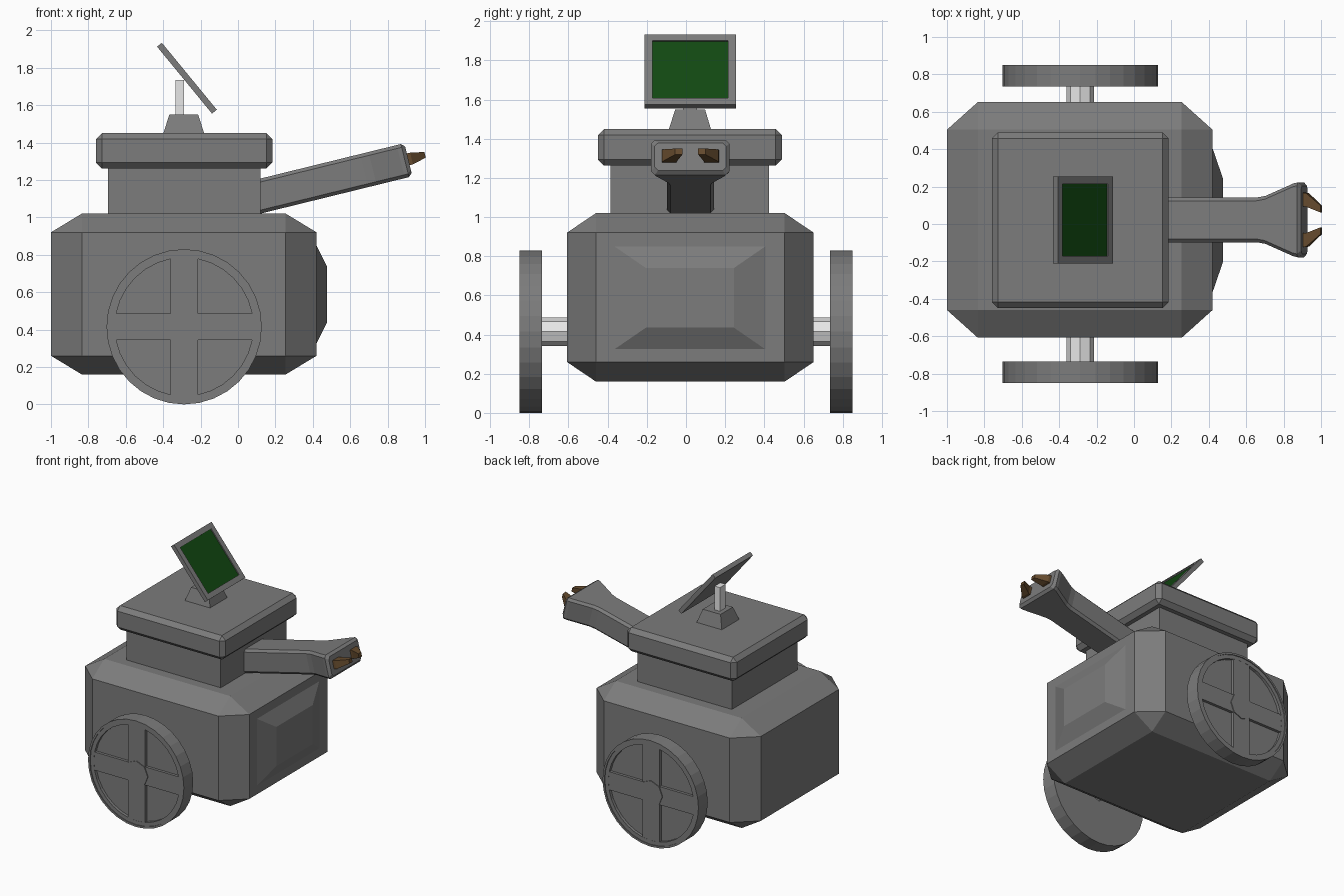
import bpy, bmesh, math
from mathutils import Vector, Matrix

if "Cube" in bpy.data.objects:
    bpy.data.objects.remove(bpy.data.objects["Cube"])


def material(name, rgb):
    m = bpy.data.materials.new(name)
    m.diffuse_color = (*rgb, 1)
    m.use_nodes = True
    m.node_tree.nodes["Principled BSDF"].inputs["Base Color"].default_value = m.diffuse_color
    return m


GREY = material("dark_grey_metal", (0.2, 0.2, 0.2))
LIGHT = material("light_grey_metal", (0.8, 0.8, 0.8))
GREEN = material("screen_green", (0.006, 0.065, 0.006))
BROWN = material("claw_brown", (0.13, 0.07, 0.027))

CY = 0.022  # centre line of the body in y


def finish(bm, name, *mats):
    bmesh.ops.recalc_face_normals(bm, faces=bm.faces[:])
    me = bpy.data.meshes.new(name)
    bm.to_mesh(me)
    bm.free()
    ob = bpy.data.objects.new(name, me)
    bpy.context.collection.objects.link(ob)
    for m in mats:
        me.materials.append(m)
    return ob


def hull(name, pts, mat):
    """Convex solid around points, with flat regions merged."""
    bm = bmesh.new()
    for p in pts:
        bm.verts.new(p)
    bmesh.ops.remove_doubles(bm, verts=bm.verts[:], dist=1e-5)
    bmesh.ops.convex_hull(bm, input=bm.verts[:])
    bmesh.ops.dissolve_limit(bm, angle_limit=0.01, verts=bm.verts[:], edges=bm.edges[:])
    return finish(bm, name, mat)


def box(name, lo, hi, mat, chamfer=(0, 0, 0)):
    """Box with separate chamfer sizes along x, y and z."""
    c = (Vector(lo) + Vector(hi)) / 2
    h = (Vector(hi) - Vector(lo)) / 2
    pts = []
    for sx in (-1, 1):
        for sy in (-1, 1):
            for sz in (-1, 1):
                s = (sx, sy, sz)
                for face in range(3):
                    pts.append([c[i] + s[i] * (h[i] - (0 if i == face else chamfer[i]))
                                for i in range(3)])
    return hull(name, pts, mat)


def loft(name, rings, mat):
    """Solid skinned through rings of points."""
    bm = bmesh.new()
    vs = [[bm.verts.new(p) for p in r] for r in rings]
    n = len(vs[0])
    for a, b in zip(vs, vs[1:]):
        for i in range(n):
            j = (i + 1) % n
            bm.faces.new((a[i], a[j], b[j], b[i]))
    bm.faces.new(vs[0])
    bm.faces.new(vs[-1])
    return finish(bm, name, mat)


def turned(name, profile, n, mat, cx, cz):
    """Solid turned about a y axis from (radius, y) pairs."""
    rings = [[(cx + r * math.cos(2 * math.pi * i / n), y, cz + r * math.sin(2 * math.pi * i / n))
              for i in range(n)] for r, y in profile]
    return loft(name, rings, mat)


def rect_x(x, y0, y1, z0, z1):
    return [(x, y0, z0), (x, y1, z0), (x, y1, z1), (x, y0, z1)]


def rect_z(z, x0, x1, y0, y1):
    return [(x0, y0, z), (x1, y0, z), (x1, y1, z), (x0, y1, z)]


# Body, end panel, neck and lid
box("body", (-1, -0.608, 0.16), (0.42, 0.652, 1.02), GREY, (0.165, 0.148, 0.1))
loft("end_panel", [rect_x(0.41, -0.365, 0.405, 0.325, 0.85),
                   rect_x(0.42, -0.365, 0.405, 0.325, 0.85),
                   rect_x(0.475, -0.205, 0.245, 0.435, 0.74)], GREY)
box("neck", (-0.695, -0.385, 1.0), (0.12, 0.425, 1.28), GREY)
box("lid", (-0.76, -0.45, 1.262), (0.185, 0.49, 1.45), GREY, (0.032, 0.032, 0.032))

# Screen stand and post
loft("screen_stand", [rect_z(1.44, -0.402, -0.178, -0.09, 0.13),
                      rect_z(1.55, -0.367, -0.213, -0.055, 0.097)], GREY)
box("screen_post", (-0.333, -0.015, 1.54), (-0.288, 0.057, 1.735), LIGHT)

# Tilted screen with a recessed green face
bm = bmesh.new()
bmesh.ops.create_cube(bm, size=1)
bmesh.ops.scale(bm, vec=(0.463, 0.466, 0.033), verts=bm.verts[:])
bm.normal_update()
top = max(bm.faces, key=lambda f: f.normal.z)
bmesh.ops.inset_region(bm, faces=[top], thickness=0.058)
inner = bmesh.ops.extrude_face_region(bm, geom=[top])
new_face = [g for g in inner["geom"] if isinstance(g, bmesh.types.BMFace)][0]
bmesh.ops.translate(bm, vec=(0, 0, -0.008), verts=new_face.verts[:])
new_face.material_index = 1
if top.is_valid and top is not new_face:
    bm.faces.remove(top)
bm.transform(Matrix.Translation((-0.273, CY, 1.744)) @ Matrix.Rotation(math.radians(50.6), 4, "Y"))
finish(bm, "screen", GREY, GREEN)

# Arm: chamfered sections along a rising axis, flaring into the hand
TILT = math.radians(13.8)
U = Vector((math.cos(TILT), 0, math.sin(TILT)))
W = Vector((-math.sin(TILT), 0, math.cos(TILT)))
BASE = Vector((0.137, CY, 1.118))


def arm_point(s, y, w):
    return BASE + U * s + W * w + Vector((0, y, 0))


def section(s, hw, hh, c=0.018):
    return [arm_point(s, y, w) for y, w in (
        (-hw + c, -hh), (hw - c, -hh), (hw, -hh + c), (hw, hh - c),
        (hw - c, hh), (-hw + c, hh), (-hw, hh - c), (-hw, -hh + c))]


loft("arm", [section(s, hw, hh) for s, hw, hh in (
    (-0.05, 0.12, 0.091), (0.555, 0.12, 0.091), (0.6, 0.128, 0.091),
    (0.755, 0.195, 0.091), (0.778, 0.2, 0.091), (0.797, 0.182, 0.073))], GREY)

# Pair of claws
for side, label in ((-1, "front"), (1, "back")):
    rings = []
    for s, y0, y1, w0, w1 in ((0.785, 0.072, 0.147, -0.03, 0.036),
                              (0.815, 0.07, 0.143, -0.03, 0.034),
                              (0.89, 0.04, 0.077, -0.011, 0.02)):
        rings.append([arm_point(s, side * y, w) for y, w in
                      ((y0, w0), (y1, w0), (y1, w1), (y0, w1))])
    loft(label + "_claw", rings, BROWN)

# Wheels with raised rim, crossed spokes, hub and axle on both sides
WX, WZ = -0.288, 0.415
for s, label in ((-1, "front"), (1, "back")):
    rim = ((0.01, 0.735), (0.415, 0.735), (0.415, 0.85), (0.4, 0.85),
           (0.4, 0.843), (0.37, 0.843), (0.37, 0.82), (0.01, 0.82))
    turned(label + "_wheel", [(r, s * y) for r, y in rim], 32, GREY, WX, WZ)
    for part, dx, dz, y in (("upright", 0.074, 0.38, 0.842), ("level", 0.38, 0.071, 0.8415)):
        ya, yb = sorted((s * 0.81, s * y))
        box(f"{label}_{part}_spoke", (WX - dx, ya, WZ - dz), (WX + dx, yb, WZ + dz), GREY)
    turned(label + "_hub", [(0.1, s * 0.81), (0.1, s * 0.848)], 8, GREY, WX, WZ)
    turned(label + "_axle", [(0.073, s * 0.58), (0.073, s * 0.74)], 8, LIGHT, WX, WZ)
